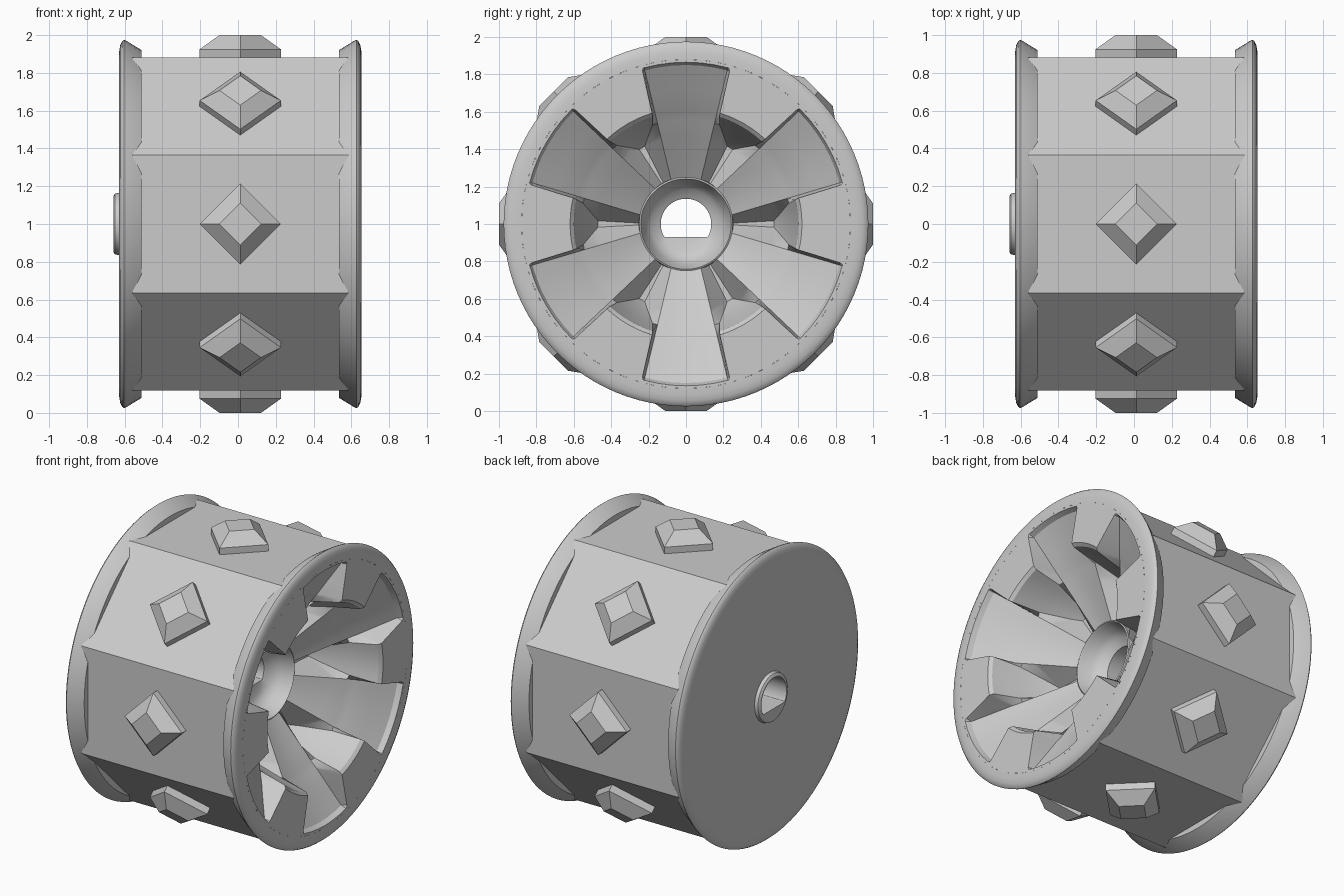
import bpy, bmesh, math
from math import sin, cos, asin, pi, radians

cube = bpy.data.objects.get("Cube")
if cube:
    bpy.data.objects.remove(cube, do_unlink=True)

MID = 0.012      # middle of the wheel along its axle
HEIGHT = 1.0     # axle height
BORE, FLAT = 0.135, -0.07

grey = bpy.data.materials.new("light_grey")
grey.use_nodes = True
colour = (0.6, 0.6, 0.6, 1)
grey.diffuse_color = colour
grey.node_tree.nodes["Principled BSDF"].inputs["Base Color"].default_value = colour


def polar(x, r, angle):
    return (x, r * cos(angle), HEIGHT + r * sin(angle))


def make(name, bm, smooth=True):
    bmesh.ops.remove_doubles(bm, verts=bm.verts, dist=0.0005)
    mesh = bpy.data.meshes.new(name)
    bm.to_mesh(mesh)
    bm.free()
    ob = bpy.data.objects.new(name, mesh)
    bpy.context.collection.objects.link(ob)
    mesh.materials.append(grey)
    if smooth:
        bpy.ops.object.select_all(action="DESELECT")
        ob.select_set(True)
        bpy.context.view_layer.objects.active = ob
        bpy.ops.object.shade_smooth_by_angle(angle=radians(30))
    return ob


def bridge(bm, rings):
    """Join closed rings of points with quads."""
    rows = [[bm.verts.new(p) for p in ring] for ring in rings]
    for a, b in zip(rows, rows[1:]):
        for i in range(len(a)):
            j = (i + 1) % len(a)
            bm.faces.new((a[i], a[j], b[j], b[i]))


def lathe(name, profile, sides=96, turn=0.0, smooth=True):
    """Turn (x, radius) points around the axle; the bore gets a flat."""
    rings = []
    for x, r in profile:
        ring = [polar(x, r, turn + 2 * pi * i / sides) for i in range(sides)]
        if r <= BORE:
            ring = [(p[0], p[1], max(p[2], HEIGHT + FLAT)) for p in ring]
        rings.append(ring)
    bm = bmesh.new()
    bridge(bm, rings)
    return make(name, bm, smooth)


# Octagonal tread and the two flared flanges
lathe("tread", [(MID + 0.57, 0.953), (MID - 0.57, 0.953)], 8, pi / 8, False)
edge = [(0.522, 0.8), (0.522, 0.92), (0.607, 0.972), (0.616, 0.975), (0.626, 0.967),
        (0.636, 0.945), (0.641, 0.915), (0.642, 0.88)]
lathe("open_flange", [(MID + d, r) for d, r in reversed(edge)])
lathe("closed_flange", [(MID - d, r) for d, r in edge] + [(MID - 0.642, 0.16)])

# Hub with a keyed bore, a small boss behind and a concave cup in front
lathe("hub", [(-0.63, 0.165), (-0.652, 0.16), (-0.66, 0.147), (-0.66, BORE),
              (0.1, BORE), (0.11, 0.15), (0.13, 0.185), (0.17, 0.215),
              (0.24, 0.235), (0.255, 0.242), (0.25, 0.25), (0.18, 0.255)])


# Dish: six sloping wedges alternating with six flat-topped pads
def wedge_half(r):
    return asin((0.08 + 0.14 * (r - 0.25) / 0.6) / r)


TOP = MID + 0.642
# radius, wedge height, pad height, share of the pad's width kept at its face
rows = [(0.88, TOP, TOP, 1), (0.865, TOP, TOP, 0.97), (0.85, 0.62, TOP, 0.94),
        (0.72, 0.54, TOP, 0.92), (0.62, 0.48, TOP, 0.9), (0.6, 0.465, 0.635, 0.88),
        (0.56, 0.44, 0.45, 0.8), (0.5, 0.405, 0.26, 0.4), (0.47, 0.385, 0.2, 0.15),
        (0.25, 0.25, 0.2, 0.1)]
STEPS = 6
rings = []
for r, wedge_x, pad_x, keep in rows:
    half = wedge_half(r)
    pad = (pi / 6 - half) * keep
    ring = []
    for k in range(6):
        centre = pi / 6 + k * pi / 3
        for i in range(STEPS + 1):
            ring.append(polar(wedge_x, r, centre + half * (2 * i / STEPS - 1)))
        for i in range(STEPS + 1):
            ring.append(polar(pad_x, r, centre + pi / 6 + pad * (2 * i / STEPS - 1)))
    rings.append(ring)
bm = bmesh.new()
bridge(bm, rings)
make("spoked_dish", bm)

# Diamond studs, one on each flat of the tread
for k in range(8):
    a = k * pi / 4
    bm = bmesh.new()
    stud = []
    for lift, half in ((0.86, 0.215), (0.925, 0.215), (1.0, 0.11)):
        ring = []
        for dx, dt in ((half, 0), (0, half), (-half, 0), (0, -half)):
            ring.append((MID + dx, lift * cos(a) - dt * sin(a),
                         HEIGHT + lift * sin(a) + dt * cos(a)))
        stud.append(ring)
    bridge(bm, stud)
    bm.verts.ensure_lookup_table()
    bm.faces.new(bm.verts[-4:])
    make("stud_%d" % (k + 1), bm, False)

# Point every surface outward
for ob in bpy.context.collection.objects:
    if ob.type == "MESH" and ob.name.startswith("stud"):
        bm = bmesh.new()
        bm.from_mesh(ob.data)
        bmesh.ops.recalc_face_normals(bm, faces=bm.faces)
        bm.to_mesh(ob.data)
        bm.free()
